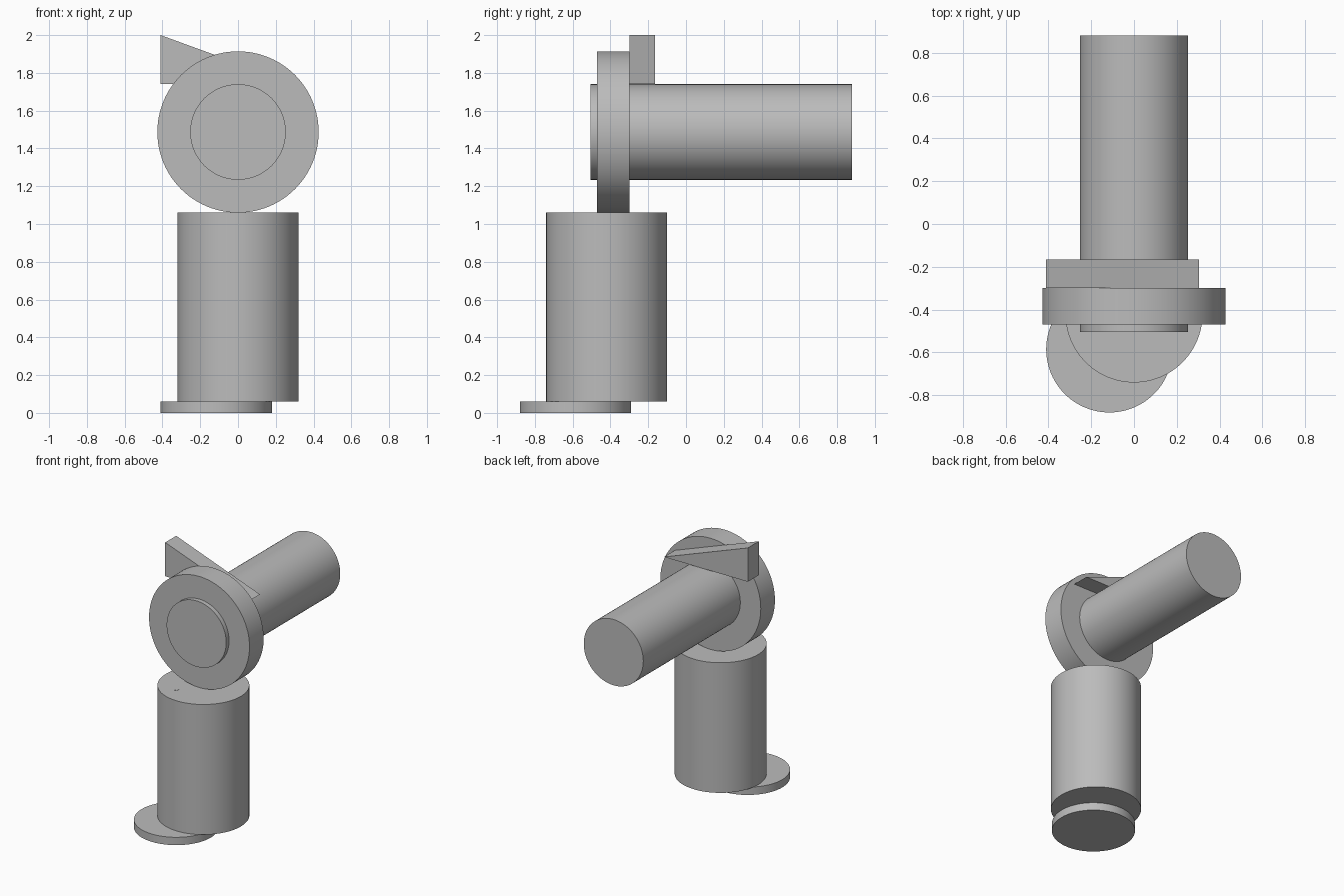
import bpy, bmesh
from math import radians
from mathutils import Matrix, Vector

cube = bpy.data.objects.get("Cube")
if cube:
    bpy.data.objects.remove(cube, do_unlink=True)

# Single plain grey
grey = bpy.data.materials.new("plain_grey")
grey.use_nodes = True
COLOUR = (0.5, 0.5, 0.5, 1)
grey.diffuse_color = COLOUR
grey.node_tree.nodes["Principled BSDF"].inputs["Base Color"].default_value = COLOUR


def finish(name, bm, smooth=False):
    bmesh.ops.recalc_face_normals(bm, faces=bm.faces[:])
    mesh = bpy.data.meshes.new(name)
    bm.to_mesh(mesh)
    bm.free()
    mesh.materials.append(grey)
    obj = bpy.data.objects.new(name, mesh)
    bpy.context.collection.objects.link(obj)
    if smooth:
        bpy.ops.object.select_all(action='DESELECT')
        obj.select_set(True)
        bpy.context.view_layer.objects.active = obj
        bpy.ops.object.shade_smooth_by_angle(angle=radians(30))
    return obj


def cylinder(name, start, end, radius, sides=96):
    """Capped cylinder between two points."""
    a, b = Vector(start), Vector(end)
    axis = b - a
    turn = axis.to_track_quat('Z', 'Y').to_matrix().to_4x4()
    bm = bmesh.new()
    bmesh.ops.create_cone(bm, cap_ends=True, segments=sides, radius1=radius,
                          radius2=radius, depth=axis.length,
                          matrix=Matrix.Translation((a + b) / 2) @ turn)
    return finish(name, bm, smooth=True)


def prism(name, profile, y_front, y_back):
    """Extrude an x-z outline along y."""
    bm = bmesh.new()
    face = bm.faces.new([bm.verts.new((x, y_front, z)) for x, z in profile])
    out = bmesh.ops.extrude_face_region(bm, geom=[face])
    moved = [v for v in out["geom"] if isinstance(v, bmesh.types.BMVert)]
    bmesh.ops.translate(bm, verts=moved, vec=(0, y_back - y_front, 0))
    return finish(name, bm)


# Upright post, offset foot and the thin pin running through both
PX, PY = -0.115, -0.585
cylinder("foot_disc", (PX, PY, 0), (PX, PY, 0.06), 0.295)
cylinder("post", (0, -0.42, 0.06), (0, -0.42, 1.06), 0.32)
cylinder("pin", (PX, PY, 0), (PX, PY, 1.061), 0.02, 8)

# Horizontal barrel with its collar
AXIS_Z = 1.487
cylinder("barrel", (0, -0.505, AXIS_Z), (0, 0.88, AXIS_Z), 0.253)
cylinder("collar", (0, -0.47, AXIS_Z), (0, -0.298, AXIS_Z), 0.427)

# Triangular wedge resting on the barrel behind the collar
prism("wedge", [(-0.41, 1.74), (0.303, 1.74), (-0.41, 2.0)], -0.298, -0.165)
